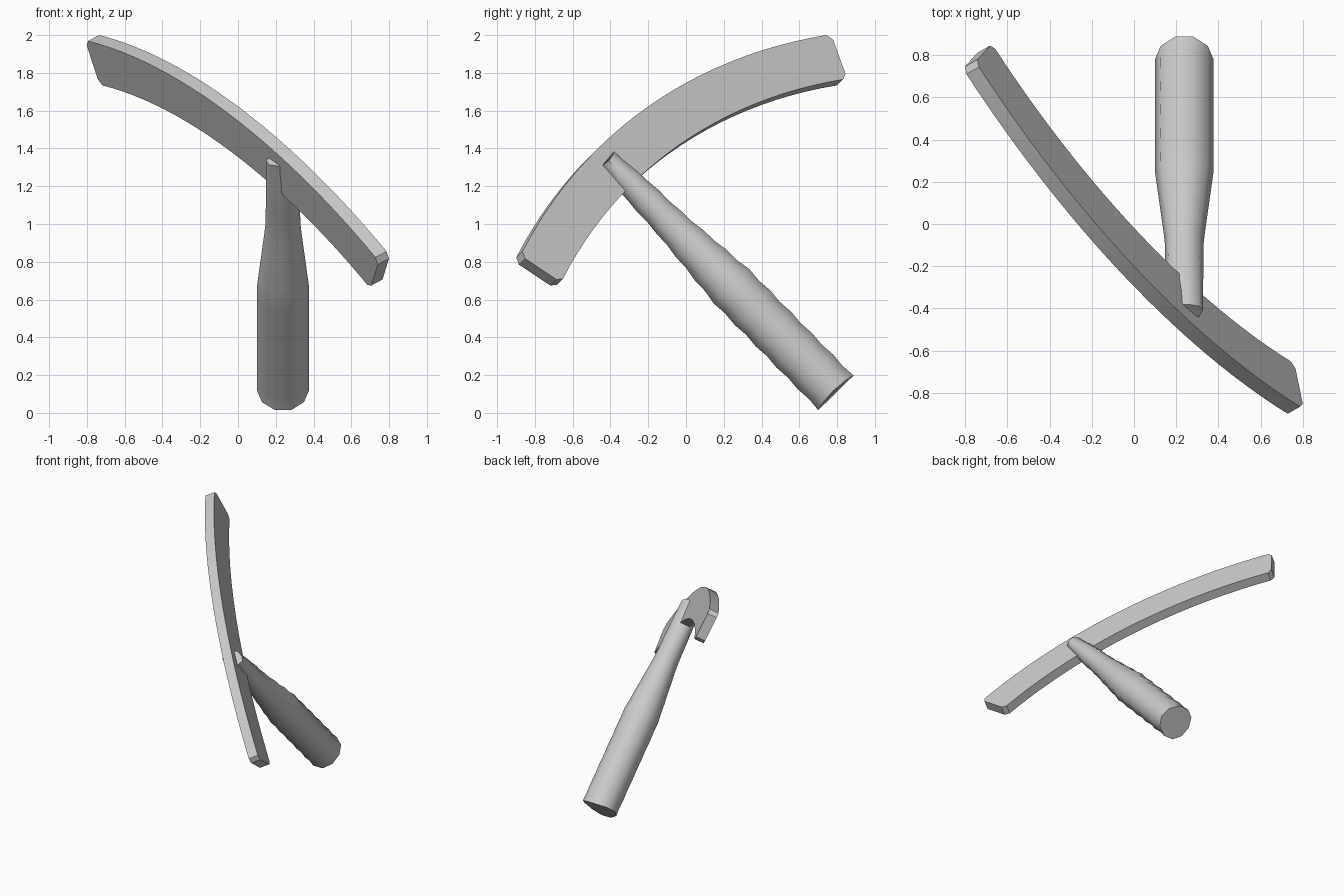
import bpy, bmesh, math
from mathutils import Vector, Matrix

cube = bpy.data.objects.get("Cube")
if cube:
    bpy.data.objects.remove(cube, do_unlink=True)

grey = bpy.data.materials.new("plain_grey")
grey.use_nodes = True
colour = (0.6, 0.6, 0.6, 1)
grey.diffuse_color = colour
grey.node_tree.nodes["Principled BSDF"].inputs["Base Color"].default_value = colour


def finish(name, bm, angle):
    bmesh.ops.recalc_face_normals(bm, faces=bm.faces)
    mesh = bpy.data.meshes.new(name)
    bm.to_mesh(mesh)
    bm.free()
    mesh.materials.append(grey)
    obj = bpy.data.objects.new(name, mesh)
    bpy.context.collection.objects.link(obj)
    bpy.ops.object.select_all(action='DESELECT')
    obj.select_set(True)
    bpy.context.view_layer.objects.active = obj
    bpy.ops.object.shade_smooth_by_angle(angle=math.radians(angle))
    return obj


# Blade: a flat arc with clipped corners, extruded in its tilted plane
normal = Vector((0.789, 0.445, 0.423)).normalized()
upper_end = Vector((-0.735, 0.743, 2.0))
lower_end = Vector((0.787, -0.865, 0.855))
chord = lower_end - upper_end
along = (chord - normal * chord.dot(normal)).normalized()
across = along.cross(normal)
middle = (upper_end + lower_end) / 2
radius, width, thickness, clip = 3.35, 0.262, 0.075, 0.03
half = math.asin(chord.length / 2 / radius)
steps = 24


def blade_point(r, angle):
    return (middle + along * (r * math.sin(angle))
            + across * (r * math.cos(angle) - radius * math.cos(half)))


sweep = [half * (2 * i / steps - 1) for i in range(steps + 1)]
tip = half + clip / radius
profile = [(radius, a) for a in sweep]
profile += [(radius - clip, tip), (radius - width + clip, tip)]
profile += [(radius - width, a) for a in reversed(sweep)]
profile += [(radius - width + clip, -tip), (radius - clip, -tip)]
bm = bmesh.new()
face = bm.faces.new([bm.verts.new(blade_point(r, a)) for r, a in profile])
extruded = bmesh.ops.extrude_face_region(bm, geom=[face], use_keep_orig=True)
moved = [v for v in extruded["geom"] if isinstance(v, bmesh.types.BMVert)]
bmesh.ops.translate(bm, verts=moved, vec=-normal * thickness)
finish("blade", bm, 20)

# Handle: ten-sided faceted grip, narrowing to a flattened tip
base = Vector((0.238, 0.795, 0.105))
axis = Vector((0, -0.70, 0.714)).normalized()
side = Vector((1, 0, 0))
depth = side.cross(axis)
length, sides, rings = 1.74, 10, 22
# distance from the base, half width, half depth
stations = [(0, 0.138, 0.138), (0.79, 0.138, 0.138), (1.25, 0.092, 0.094),
            (1.5, 0.09, 0.082), (1.74, 0.088, 0.059)]


def radii(t):
    for (t0, w0, d0), (t1, w1, d1) in zip(stations, stations[1:]):
        if t <= t1 + 1e-6:
            k = (t - t0) / (t1 - t0)
            return w0 + (w1 - w0) * k, d0 + (d1 - d0) * k
    return stations[-1][1:]


bm = bmesh.new()
loops = []
for j in range(rings + 1):
    t = length * j / rings
    w, d = radii(t)
    if j % 2:
        d *= 0.95
    sag = 0.02 if j == 0 else -0.02 if j == rings else 0
    loop = []
    for i in range(sides):
        a = math.tau * i / sides
        shift = t + sag * math.cos(a) ** 2
        loop.append(bm.verts.new(base + axis * shift + side * (w * math.cos(a))
                                 + depth * (d * math.sin(a))))
    loops.append(loop)
for j in range(rings):
    for i in range(sides):
        n = (i + 1) % sides
        p, q, r, s = loops[j][i], loops[j][n], loops[j + 1][n], loops[j + 1][i]
        # alternate the diagonals so the facets read as diamonds
        tris = ((p, q, r), (p, r, s)) if (i + j) % 2 else ((p, q, s), (q, r, s))
        for tri in tris:
            bm.faces.new(tri)
for loop in (loops[0], loops[-1]):
    bm.faces.new(loop)
finish("handle", bm, 50)
